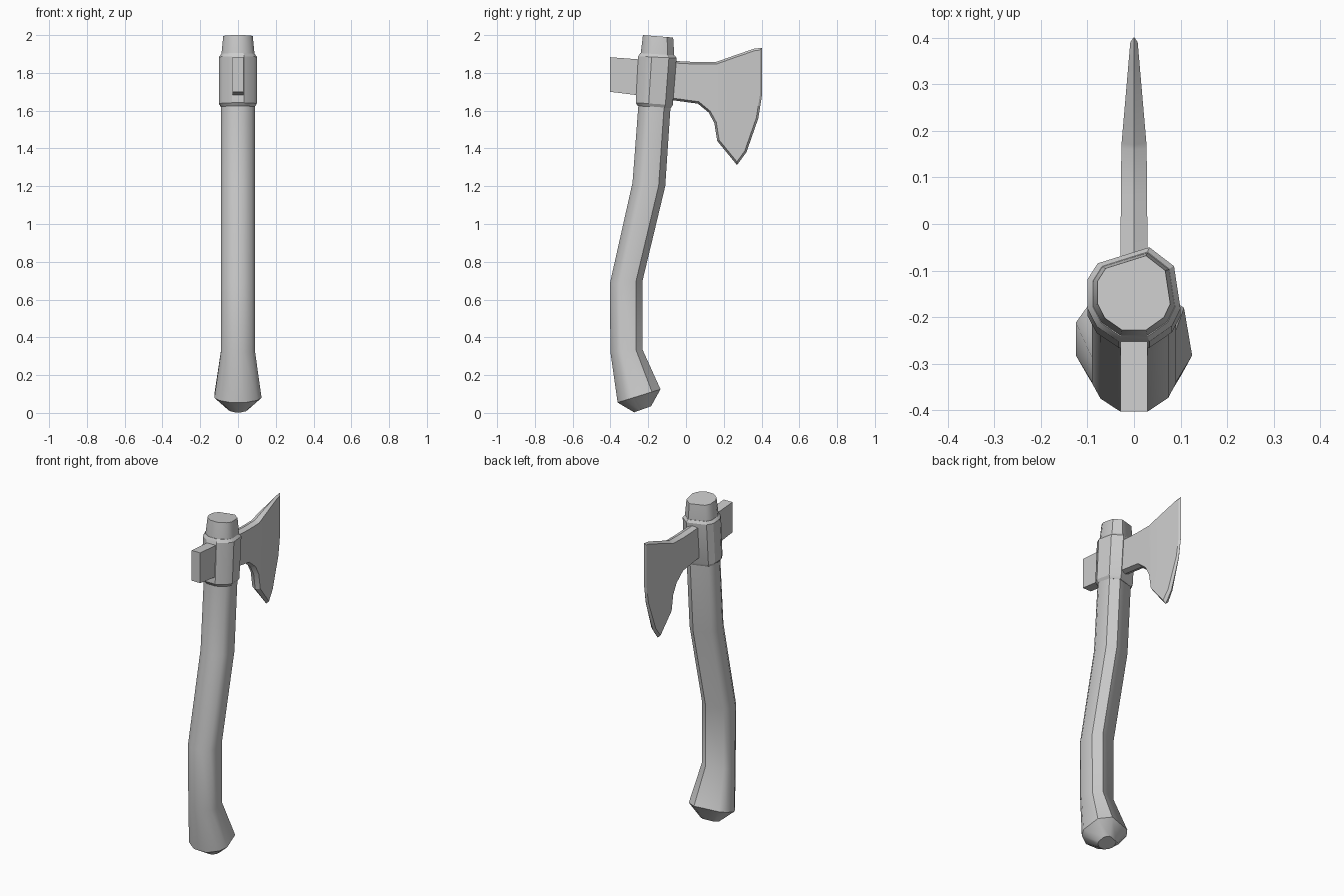
import bpy, bmesh, math
from mathutils import Vector

if "Cube" in bpy.data.objects:
    bpy.data.objects.remove(bpy.data.objects["Cube"])

# Ten-sided, slightly irregular cross-section (x, depth), unit size
SECTION = [(.33, 1), (.86, .6), (1, -.3), (.82, -.66), (.33, -1),
           (-.33, -1), (-.8, -.68), (-1, -.3), (-1, .32), (-.78, .66)]


def finish(bm, name, angle):
    bmesh.ops.recalc_face_normals(bm, faces=bm.faces)
    me = bpy.data.meshes.new(name)
    bm.to_mesh(me)
    bm.free()
    ob = bpy.data.objects.new(name, me)
    bpy.context.collection.objects.link(ob)
    bpy.ops.object.select_all(action='DESELECT')
    ob.select_set(True)
    bpy.context.view_layer.objects.active = ob
    bpy.ops.object.shade_smooth_by_angle(angle=math.radians(angle))
    return ob


def loft(name, rings, angle):
    """Each ring: rear y, rear z, forward y, forward z, half width."""
    bm = bmesh.new()
    loops = []
    for y0, z0, y1, z1, w in rings:
        a, b = Vector((0, y0, z0)), Vector((0, y1, z1))
        mid, half = (a + b) / 2, (b - a) / 2
        loops.append([bm.verts.new(mid + half * v + Vector((u * w, 0, 0)))
                      for u, v in SECTION])
    n = len(SECTION)
    for lo, hi in zip(loops, loops[1:]):
        for i in range(n):
            j = (i + 1) % n
            bm.faces.new((lo[i], lo[j], hi[j], hi[i]))
    bm.faces.new(loops[0])
    bm.faces.new(loops[-1])
    return finish(bm, name, angle)


def plate(name, outline, inset, thickness, cut_y=None):
    """Flat profile with a rim that tapers to a central ridge, mirrored in x."""
    bm = bmesh.new()
    bm.faces.new([bm.verts.new((0, y, z)) for y, z in outline])
    if cut_y is not None:
        bmesh.ops.bisect_plane(bm, geom=bm.verts[:] + bm.edges[:] + bm.faces[:],
                               plane_co=(0, cut_y, 0), plane_no=(0, 1, 0))
    inner = bm.faces[:]
    bmesh.ops.inset_region(bm, faces=inner, thickness=inset,
                           use_boundary=True, use_even_offset=True)
    for v in {v for f in inner for v in f.verts}:
        v.co.x = thickness(v.co.y)
    bmesh.ops.mirror(bm, geom=bm.verts[:] + bm.edges[:] + bm.faces[:],
                     axis='X', merge_dist=0.0005)
    return finish(bm, name, 20)


# Curved wooden handle with flared knob
loft("handle", [
    (-.275, .003, -.185, .035, .05),
    (-.362, .055, -.135, .125, .125),
    (-.400, .32, -.230, .335, .09),
    (-.403, .685, -.230, .70, .09),
    (-.283, 1.22, -.110, 1.20, .09),
    (-.252, 1.63, -.082, 1.62, .09),
    (-.240, 1.90, -.062, 1.89, .088),
    (-.228, 2.00, -.068, 1.987, .078)], 40)

# Metal collar with chamfered rims
loft("collar", [
    (-.255, 1.625, -.080, 1.613, .089),
    (-.266, 1.642, -.070, 1.630, .1),
    (-.253, 1.888, -.050, 1.878, .1),
    (-.242, 1.905, -.060, 1.893, .088)], 30)


# Blade thins from the bend towards the cutting edge
def blade_half(y):
    if y < .17:
        return .029 - .002 * max(0, y) / .17
    return .027 - .019 * (y - .17) / .22


plate("blade", [
    (-.12, 1.866), (.06, 1.857), (.16, 1.858), (.25, 1.89), (.36, 1.928),
    (.402, 1.933), (.402, 1.68), (.383, 1.56), (.32, 1.38), (.27, 1.312),
    (.165, 1.44), (.15, 1.535), (.12, 1.59), (.063, 1.637), (-.12, 1.662)],
    .011, blade_half, .17)

# Hammer poll behind the collar
plate("poll", [(-.403, 1.883), (-.20, 1.868), (-.20, 1.675), (-.403, 1.70)],
      .016, lambda y: .029)
